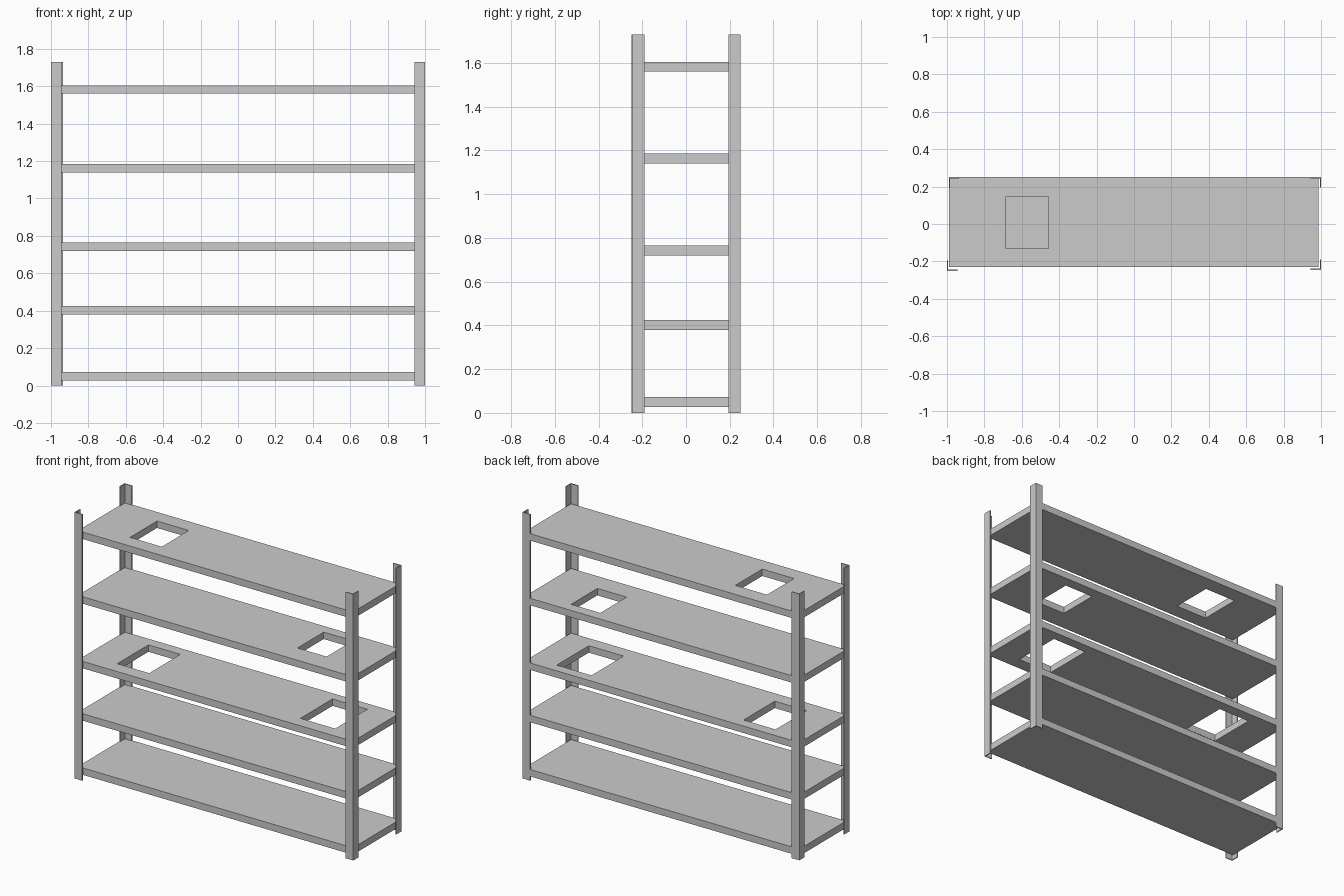
import bpy, bmesh

if "Cube" in bpy.data.objects:
    bpy.data.objects.remove(bpy.data.objects["Cube"])


def mesh_object(name, bm):
    bmesh.ops.recalc_face_normals(bm, faces=bm.faces)
    mesh = bpy.data.meshes.new(name)
    bm.to_mesh(mesh)
    bm.free()
    obj = bpy.data.objects.new(name, mesh)
    bpy.context.collection.objects.link(obj)
    return obj


def prism(name, outline, z0, z1):
    """Extrude a flat outline from z0 up to z1."""
    bm = bmesh.new()
    face = bm.faces.new([bm.verts.new((x, y, z0)) for x, y in outline])
    top = bmesh.ops.extrude_face_region(bm, geom=[face])["geom"]
    verts = [v for v in top if isinstance(v, bmesh.types.BMVert)]
    bmesh.ops.translate(bm, verts=verts, vec=(0, 0, z1 - z0))
    return mesh_object(name, bm)


def rect(x0, x1, y0, y1):
    return [(x0, y0), (x1, y0), (x1, y1), (x0, y1)]


# Corner posts: thin angle sections opening inward
HEIGHT, WIDTH, WALL = 1.73, 0.055, 0.006
L_SHAPE = [(0, 0), (WIDTH, 0), (WIDTH, WALL), (WALL, WALL), (WALL, WIDTH), (0, WIDTH)]
posts = {
    "front_left_post": (-1.0, -0.25),
    "front_right_post": (1.0, -0.245),
    "back_left_post": (-0.99, 0.25),
    "back_right_post": (1.0, 0.25),
}
for name, (cx, cy) in posts.items():
    sx, sy = (1 if cx < 0 else -1), (1 if cy < 0 else -1)
    prism(name, [(cx + sx * x, cy + sy * y) for x, y in L_SHAPE], 0, HEIGHT)

# Shelves: solid boards, some with rectangular openings (x0, x1, y0, y1)
THICK = 0.045
shelves = [
    (0.028, []),
    (0.38, []),
    (0.72, [(-0.77, -0.54, -0.14, 0.18), (0.55, 0.80, -0.145, 0.185)]),
    (1.14, [(0.49, 0.70, -0.09, 0.18)]),
    (1.56, [(-0.685, -0.457, -0.13, 0.147)]),
]
for i, (z, holes) in enumerate(shelves, 1):
    shelf = prism(f"shelf_{i}", rect(-0.99, 0.987, -0.23, 0.25), z, z + THICK)
    for j, hole in enumerate(holes, 1):
        cutter = prism(f"shelf_{i}_cutter_{j}", rect(*hole), z - 0.05, z + THICK + 0.05)
        cutter.hide_render = True
        cutter.display_type = 'WIRE'
        mod = shelf.modifiers.new("opening", 'BOOLEAN')
        mod.operation = 'DIFFERENCE'
        mod.solver = 'EXACT'
        mod.object = cutter
